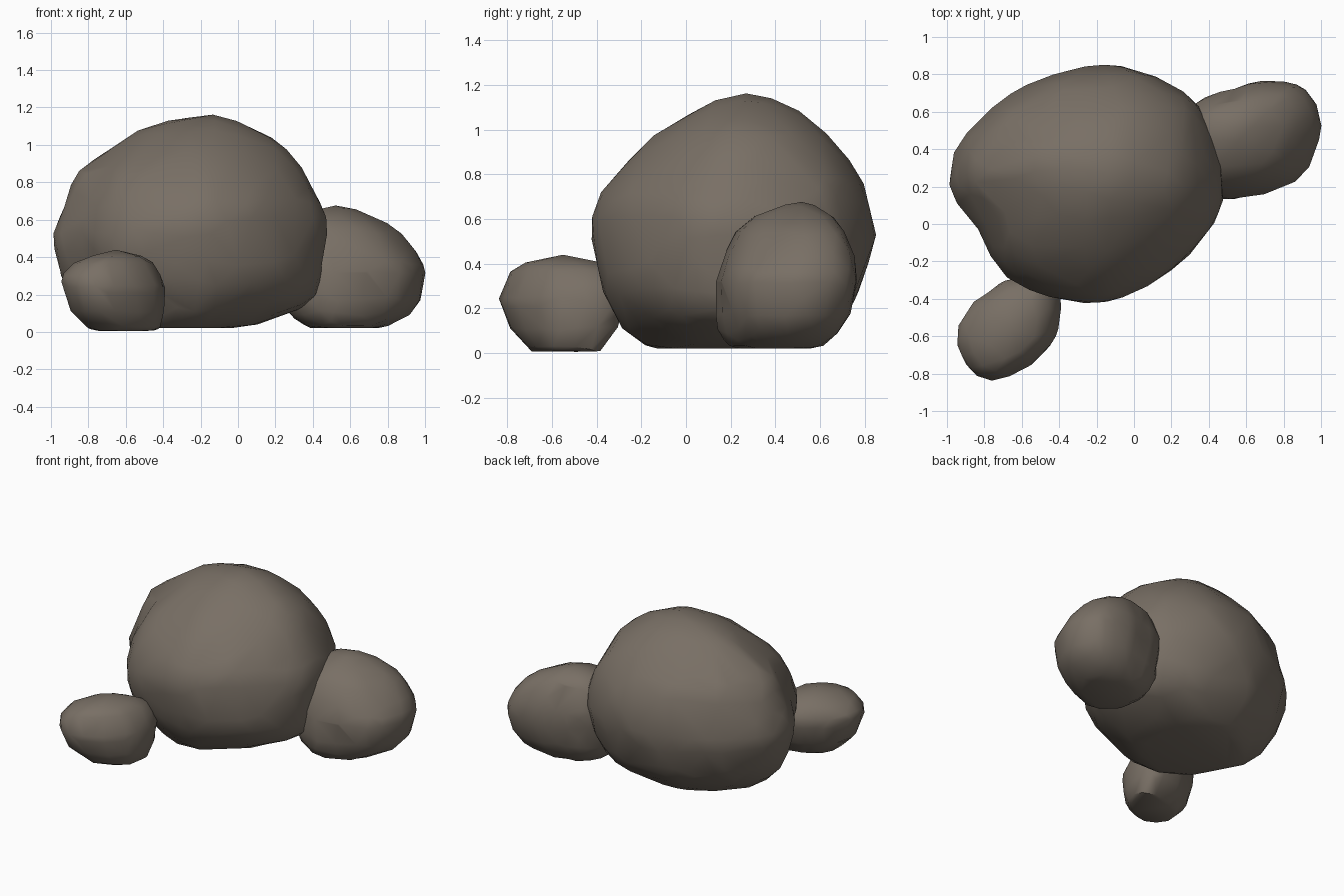
import bpy, bmesh, math
from mathutils import noise, Vector

if "Cube" in bpy.data.objects:
    bpy.data.objects.remove(bpy.data.objects["Cube"])

stone = bpy.data.materials.new("stone")
stone.diffuse_color = (0.19, 0.16, 0.13, 1)
stone.use_nodes = True
stone.node_tree.nodes["Principled BSDF"].inputs["Base Color"].default_value = stone.diffuse_color


def lerp_table(table, t):
    """Interpolate rows of (key, values) at key t."""
    for (k0, a), (k1, b) in zip(table, table[1:]):
        if t <= k1:
            f = (t - k0) / max(k1 - k0, 1e-9)
            return [p + (q - p) * f for p, q in zip(a, b)]
    return list(table[-1][1])


def rock(name, plan, rows, keep, rough):
    # Plan outline as radius against angle, in a unit box
    xs, ys = [p[0] for p in plan], [p[1] for p in plan]
    cx, cy = (min(xs) + max(xs)) / 2, (min(ys) + max(ys)) / 2
    hx, hy = (max(xs) - min(xs)) / 2, (max(ys) - min(ys)) / 2
    polar = []
    for x, y in plan:
        u, v = (x - cx) / hx, (y - cy) / hy
        polar.append((math.atan2(v, u), [math.hypot(u, v)]))
    polar.sort()
    tau = 2 * math.pi
    polar = [(polar[-1][0] - tau, polar[-1][1])] + polar + [(polar[0][0] + tau, polar[0][1])]

    # Height rows (z, left, right, front, back) keyed by arc length
    dist = [0.0]
    for a, b in zip(rows, rows[1:]):
        wa, wb = (a[2] - a[1] + a[4] - a[3]) / 4, (b[2] - b[1] + b[4] - b[3]) / 4
        dist.append(dist[-1] + math.hypot(wb - wa, b[0] - a[0]))
    table = [(d / dist[-1], r) for d, r in zip(dist, rows)]

    # Reshape a sphere to the plan and the height rows
    bm = bmesh.new()
    bmesh.ops.create_icosphere(bm, subdivisions=4, radius=1)
    for v in bm.verts:
        t = 1 - math.acos(max(-1, min(1, v.co.z))) / math.pi
        z, l, r, f, b = lerp_table(table, t)
        ang = math.atan2(v.co.y, v.co.x)
        rad = lerp_table(polar, ang)[0]
        p = Vector(((l + r) / 2 + (r - l) / 2 * rad * math.cos(ang),
                    (f + b) / 2 + (b - f) / 2 * rad * math.sin(ang), z))
        n = noise.noise(p * 4.0) * rough
        if z > rows[2][0]:
            p += v.co * n
        v.co = p
    mesh = bpy.data.meshes.new(name)
    bm.to_mesh(mesh)
    bm.free()
    ob = bpy.data.objects.new(name, mesh)
    bpy.context.collection.objects.link(ob)
    mesh.materials.append(stone)

    # Decimate into irregular facets, then shade softly
    bpy.ops.object.select_all(action='DESELECT')
    bpy.context.view_layer.objects.active = ob
    ob.select_set(True)
    dec = ob.modifiers.new("facets", 'DECIMATE')
    dec.ratio = keep
    bpy.ops.object.modifier_apply(modifier=dec.name)
    bpy.ops.object.shade_smooth_by_angle(angle=math.radians(40))


# Large boulder
rock("large_boulder",
     [(-1, .23), (-.96, .41), (-.8, .6), (-.6, .73), (-.25, .84), (.08, .81),
      (.33, .65), (.45, .4), (.47, .2), (.45, .05), (.24, -.22), (.02, -.36),
      (-.17, -.42), (-.4, -.39), (-.69, -.28), (-.85, -.02)],
     [(.02, -.3, -.3, .2, .2), (.02, -.62, .0, -.15, .52), (.04, -.7, .1, -.2, .57),
      (.15, -.86, .39, -.3, .7), (.28, -.94, .45, -.38, .78), (.5, -1, .47, -.42, .84),
      (.65, -.94, .45, -.4, .82), (.75, -.9, .4, -.35, .8), (.87, -.84, .34, -.25, .72),
      (.98, -.68, .26, -.13, .63), (1.08, -.52, .08, .02, .51),
      (1.13, -.36, .0, .12, .4), (1.16, -.12, -.12, .27, .27)], 0.4, 0.02)

# Medium rock on the right, sunk into the boulder
rock("right_rock",
     [(1, .57), (.97, .66), (.9, .74), (.7, .77), (.55, .73), (.33, .65), (.24, .5),
      (.23, .36), (.3, .22), (.45, .13), (.6, .14), (.75, .18), (.9, .27), (.97, .4)],
     [(.02, .55, .55, .42, .42), (.02, .4, .75, .24, .58), (.035, .35, .81, .2, .62),
      (.09, .28, .91, .16, .68), (.17, .24, .97, .14, .73), (.33, .23, 1, .13, .77),
      (.43, .24, .95, .17, .76), (.54, .28, .86, .23, .71), (.61, .33, .73, .31, .66),
      (.65, .42, .62, .42, .59), (.67, .52, .52, .52, .52)], 0.25, 0.015)

# Small rock at the front left
rock("front_rock",
     [(-.95, -.65), (-.91, -.48), (-.78, -.37), (-.61, -.29), (-.45, -.28), (-.4, -.38),
      (-.4, -.51), (-.5, -.7), (-.62, -.79), (-.76, -.84), (-.85, -.81)],
     [(.005, -.62, -.62, -.55, -.55), (.005, -.77, -.45, -.68, -.4), (.02, -.8, -.42, -.71, -.37),
      (.11, -.89, -.4, -.79, -.31), (.24, -.94, -.4, -.84, -.28), (.3, -.95, -.42, -.82, -.29),
      (.37, -.88, -.46, -.79, -.34), (.41, -.78, -.52, -.72, -.42), (.44, -.65, -.65, -.55, -.55)],
     0.15, 0.01)
